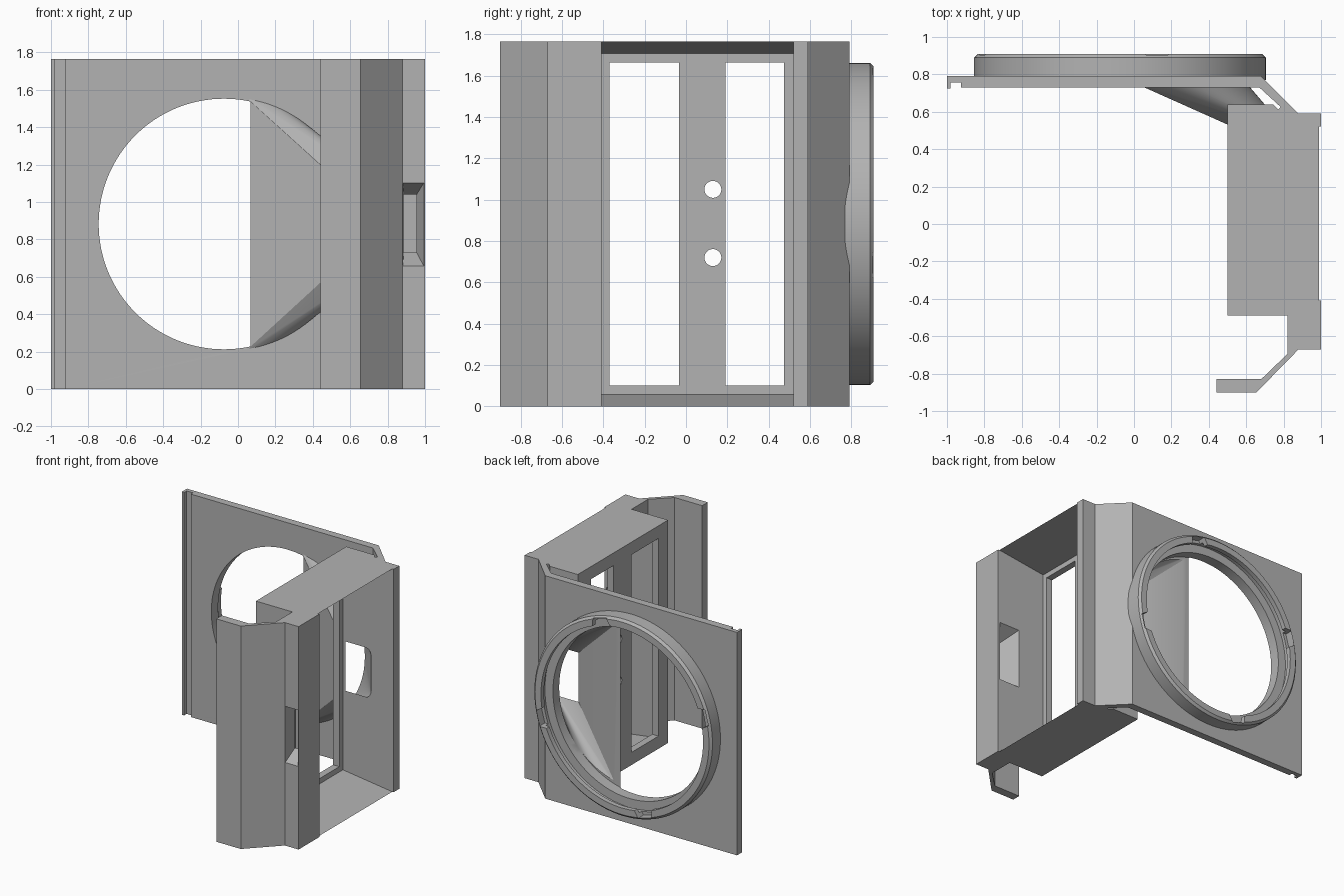
import bpy, bmesh, math
from mathutils import Vector

if "Cube" in bpy.data.objects:
    bpy.data.objects.remove(bpy.data.objects["Cube"], do_unlink=True)

H = 1.765                      # overall height
CX, CZ = -0.075, H / 2         # centre of the round opening

grey = bpy.data.materials.new("plain grey")
grey.use_nodes = True
grey.diffuse_color = (0.45, 0.45, 0.45, 1)
grey.node_tree.nodes["Principled BSDF"].inputs["Base Color"].default_value = grey.diffuse_color


def make(name, bm):
    bmesh.ops.recalc_face_normals(bm, faces=bm.faces)
    mesh = bpy.data.meshes.new(name)
    bm.to_mesh(mesh)
    bm.free()
    mesh.materials.append(grey)
    obj = bpy.data.objects.new(name, mesh)
    bpy.context.collection.objects.link(obj)
    return obj


def hull(name, points):
    bm = bmesh.new()
    for p in points:
        bm.verts.new(p)
    res = bmesh.ops.convex_hull(bm, input=bm.verts)
    inside = {v for v in res["geom_interior"] if isinstance(v, bmesh.types.BMVert)}
    bmesh.ops.delete(bm, geom=list(inside), context="VERTS")
    bmesh.ops.dissolve_limit(bm, angle_limit=0.002, verts=bm.verts, edges=bm.edges)
    return make(name, bm)


def rect_x(x, y0, y1, z0, z1):
    return [(x, y, z) for y in (y0, y1) for z in (z0, z1)]


def rect_y(y, x0, x1, z0, z1):
    return [(x, y, z) for x in (x0, x1) for z in (z0, z1)]


def box(name, x0, x1, y0, y1, z0, z1):
    return hull(name, rect_x(x0, y0, y1, z0, z1) + rect_x(x1, y0, y1, z0, z1))


def lathe(name, profile, steps=128):
    """Revolve a closed (radius, y) profile about the opening's axis."""
    bm = bmesh.new()
    rings = []
    for i in range(steps):
        a = math.tau * i / steps
        rings.append([bm.verts.new((CX + r * math.cos(a), y, CZ + r * math.sin(a)))
                      for r, y in profile])
    n = len(profile)
    for i in range(steps):
        a, b = rings[i], rings[(i + 1) % steps]
        for j in range(n):
            k = (j + 1) % n
            bm.faces.new((a[j], a[k], b[k], b[j]))
    return make(name, bm)


def circle(r, y, steps=128):
    return [(CX + r * math.cos(math.tau * i / steps), y,
             CZ + r * math.sin(math.tau * i / steps)) for i in range(steps)]


def combine(target, tool, operation):
    mod = target.modifiers.new(operation.lower(), "BOOLEAN")
    mod.operation, mod.object, mod.solver = operation, tool, "EXACT"
    bpy.context.view_layer.objects.active = target
    bpy.ops.object.modifier_apply(modifier=mod.name)
    bpy.data.objects.remove(tool, do_unlink=True)


def cut(target, tool):
    combine(target, tool, "DIFFERENCE")


# Bracket body: one plan outline extruded upward
outline = [(-1, 0.79), (-1, 0.725), (-0.98, 0.725), (-0.98, 0.757), (-0.925, 0.757),
           (-0.925, 0.73), (0.62, 0.73), (0.67, 0.73), (0.785, 0.625), (0.77, 0.612),
           (0.745, 0.64), (0.5, 0.64), (0.5, -0.49), (0.82, -0.49), (0.82, -0.695),
           (0.68, -0.83), (0.44, -0.83), (0.44, -0.9), (0.655, -0.9), (0.88, -0.67),
           (1, -0.67), (1, 0.59), (0.88, 0.59), (0.68, 0.79)]
bm = bmesh.new()
base = bm.faces.new([bm.verts.new((x, y, 0)) for x, y in outline])
top = bmesh.ops.extrude_face_region(bm, geom=[base])
bmesh.ops.translate(bm, vec=(0, 0, H),
                    verts=[v for v in top["geom"] if isinstance(v, bmesh.types.BMVert)])
body = make("bracket_body", bm)


# Air duct: half circle blending into a small rectangular port
def duct(name, r, chord, y0, y1, x0, x1, z0, z1):
    half = math.acos((chord - CX) / r)
    arc = [(CX + r * math.cos(half * t / 32), y0, CZ + r * math.sin(half * t / 32))
           for t in range(-32, 33)]
    return hull(name, arc + rect_y(y1, x0, x1, z0, z1))


combine(body, duct("duct_shell", 0.69, 0.04, 0.737, 0.487, 0.6, 0.83, 0.715, 1.055), "UNION")

# Main cavity with floor and ceiling tapering toward the open side
cut(body, hull("cavity", rect_x(0.555, -0.41, 0.52, 0.058, H - 0.058)
               + rect_x(0.99, -0.41, 0.52, 0, H) + rect_x(1.1, -0.41, 0.52, -0.015, H + 0.015)))
cut(body, duct("duct_bore", 0.665, 0.09, 0.742, 0.5, 0.62, 0.82, 0.73, 1.04))
cut(body, hull("round_opening", circle(0.67, 0.725) + circle(0.67, 0.95)))

# Windows and screw holes in the rear panel
for y0, y1 in ((-0.37, -0.035), (0.19, 0.475)):
    cut(body, box("window", 0.4, 0.7, y0, y1, 0.1, 1.665))
for z in (0.72, 1.05):
    rim = [(x, 0.13 + 0.041 * math.cos(math.tau * i / 32), z + 0.041 * math.sin(math.tau * i / 32))
           for x in (0.45, 0.7) for i in range(32)]
    cut(body, hull("screw_hole", rim))

# Flared port through the front wall
throat = rect_y(-0.55, 0.885, 0.955, 0.73, 1.04)
cut(body, hull("outer_flare", throat + rect_y(-0.675, 0.882, 0.995, 0.655, 1.105)))
cut(body, hull("inner_flare", rect_y(-0.552, 0.885, 0.955, 0.73, 1.04)
               + rect_y(-0.4, 0.79, 0.985, 0.63, 1.14)))

# Mounting ring with an inner groove and bayonet notches
ring = lathe("mounting_ring", [(0.67, 0.77), (0.78, 0.77), (0.78, 0.89), (0.762, 0.908),
                               (0.71, 0.908), (0.71, 0.87), (0.74, 0.87), (0.74, 0.815),
                               (0.67, 0.815)])
for k in range(4):
    a = math.radians(-15 + 90 * k)
    out = Vector((math.cos(a), 0, math.sin(a)))
    side = Vector((-out.z, 0, out.x))
    mid = Vector((CX, 0, CZ))
    corners = [mid + out * r + side * s + Vector((0, y, 0))
               for r, w in ((0.66, 0.09), (0.765, 0.06)) for s in (-w, w) for y in (0.84, 0.95)]
    cut(ring, hull("bayonet_notch", corners))

for obj in (body, ring):
    bpy.ops.object.select_all(action="DESELECT")
    obj.select_set(True)
    bpy.context.view_layer.objects.active = obj
    bpy.ops.object.shade_smooth_by_angle(angle=math.radians(25))
